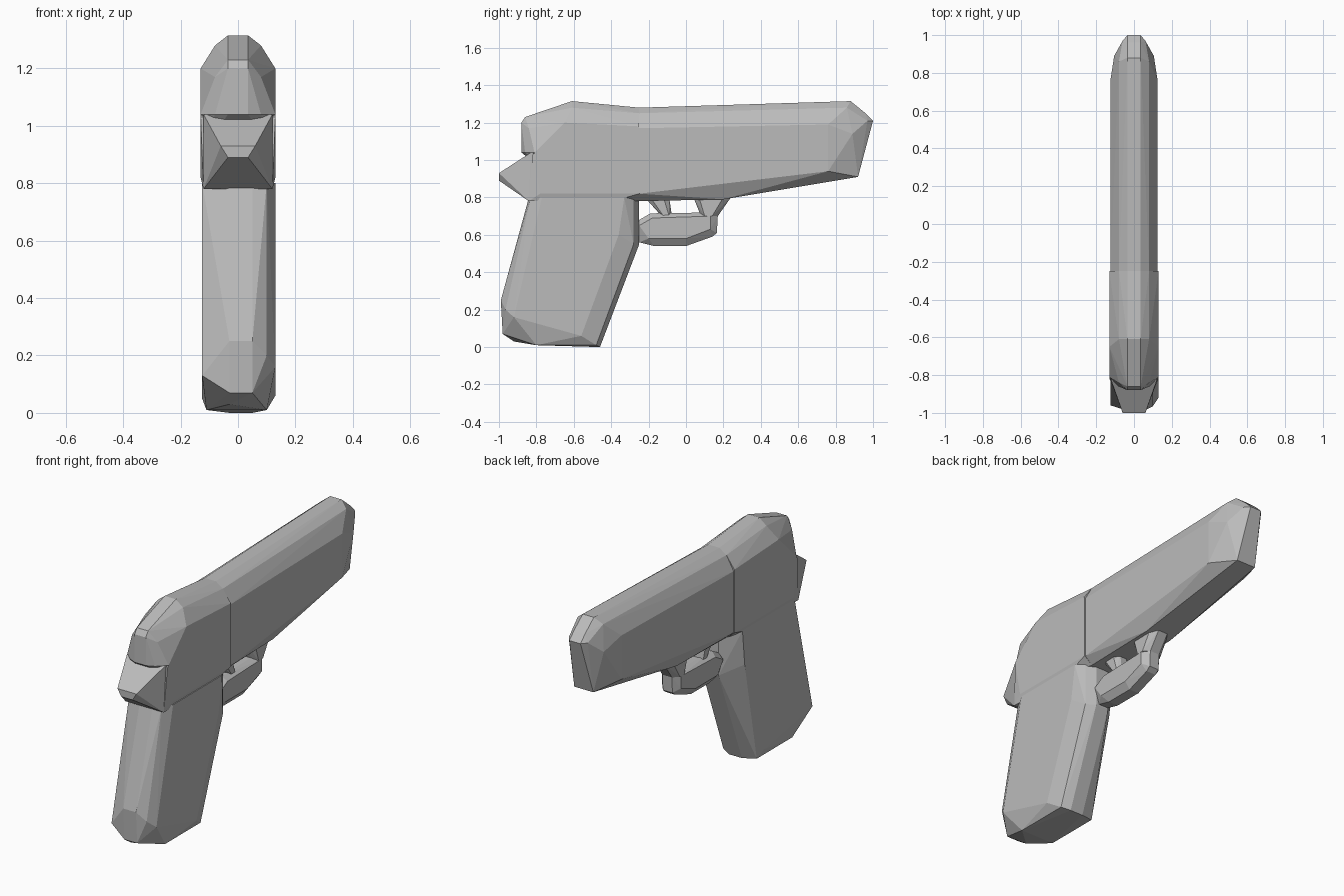
import bpy
import bmesh

# Remove the default object only
default_cube = bpy.data.objects.get("Cube")
if default_cube:
    bpy.data.objects.remove(default_cube, do_unlink=True)


def make_material(name, colour):
    material = bpy.data.materials.new(name)
    material.use_nodes = True
    material.diffuse_color = colour
    shader = material.node_tree.nodes["Principled BSDF"]
    shader.inputs["Base Color"].default_value = colour
    return material


grey = make_material("plain_grey", (0.5, 0.5, 0.5, 1))


def faceted_part(name, layers, mirrored=True):
    """Wrap a convex faceted skin around side outlines, each (x, [(y, z), ...])."""
    bm = bmesh.new()
    for x, outline in layers:
        for side in ((x, -x) if mirrored else (x,)):
            for y, z in outline:
                bm.verts.new((side, y, z))
    result = bmesh.ops.convex_hull(bm, input=bm.verts[:])
    loose = {item for key in ("geom_interior", "geom_unused") for item in result[key]
             if isinstance(item, bmesh.types.BMVert)}
    bmesh.ops.delete(bm, geom=list(loose), context='VERTS')
    bmesh.ops.dissolve_limit(bm, angle_limit=0.01, verts=bm.verts[:], edges=bm.edges[:])
    bmesh.ops.recalc_face_normals(bm, faces=bm.faces[:])
    mesh = bpy.data.meshes.new(name)
    bm.to_mesh(mesh)
    bm.free()
    mesh.materials.append(grey)
    part = bpy.data.objects.new(name, mesh)
    bpy.context.collection.objects.link(part)
    return part


# Long front body: flat sides, rounded top, tapered slanted muzzle
faceted_part("front_body", [
    (.035, [(-.25, 1.28), (.88, 1.315), (.96, 1.25), (1, 1.21)]),
    (.08, [(-.25, 1.25), (.86, 1.28), (-.25, .78), (.2, .79)]),
    (.125, [(-.25, 1.17), (.76, 1.19), (.76, .94), (-.25, .82)]),
    (.105, [(.89, 1.14)]),
    (.06, [(.97, 1.21), (.92, .91)]),
])

# Rear top housing: humped top and rounded back end
faceted_part("rear_housing", [
    (.035, [(-.25, 1.28), (-.61, 1.315), (-.86, 1.23), (-.88, 1.2), (-.88, 1.04)]),
    (.08, [(-.25, 1.25), (-.61, 1.28), (-.84, 1.17), (-.86, 1.04)]),
    (.13, [(-.25, 1.18), (-.65, 1.2), (-.81, 1.04), (-.25, .9), (-.7, .9)]),
])

# Frame between housing and grip
faceted_part("frame", [
    (.13, [(-.25, 1.15), (-.65, 1.15), (-.82, 1.03), (-.78, .82), (-.25, .82)]),
    (.12, [(-.84, .78), (-.39, .78)]),
    (.08, [(-.25, .78)]),
])

# Pointed tail at the back of the frame
faceted_part("tail", [
    (.12, [(-.83, 1.04), (-.84, .78), (-.6, 1.04), (-.6, .78)]),
    (.06, [(-1, .93)]),
    (.035, [(-1, .89)]),
])

# Grip: one side has rounded lower corners, the other runs flat to its edge
faceted_part("grip", [
    (.05, [(-.84, .8), (-.99, .25), (-.98, .07), (-.46, 0), (-.25, .55), (-.25, .8)]),
    (.1, [(-.83, .8), (-.965, .2), (-.8, .01), (-.48, .01), (-.28, .55), (-.28, .8)]),
    (.13, [(-.77, .8), (-.92, .16), (-.56, .06), (-.36, .6), (-.33, .8)]),
    (-.03, [(-.84, .8), (-.99, .25), (-.98, .07), (-.92, .03), (-.46, 0),
            (-.25, .55), (-.25, .8)]),
    (-.125, [(-.8, .8), (-.96, .13), (-.52, .05), (-.35, .6), (-.33, .8)]),
    (-.11, [(-.8, .01), (-.48, .01)]),
], mirrored=False)

# Trigger guard: bowed lower bar and flared front post
faceted_part("guard_bar", [
    (.03, [(-.25, .68), (-.19, .715), (.16, .72), (.17, .7), (.165, .61),
           (.14, .59), (0, .54), (-.17, .54), (-.25, .56)]),
    (.06, [(-.25, .65), (-.18, .69), (.13, .7), (.13, .63), (0, .58), (-.2, .58)]),
])
faceted_part("guard_post", [
    (.03, [(.04, .8), (.24, .8), (.17, .7), (.08, .7)]),
    (.06, [(.07, .8), (.2, .8), (.14, .7), (.1, .7)]),
])

# Trigger
faceted_part("trigger", [
    (.02, [(-.22, .8), (-.09, .8), (-.075, .7), (-.13, .7)]),
    (.045, [(-.19, .8), (-.12, .8), (-.09, .7), (-.12, .7)]),
])
